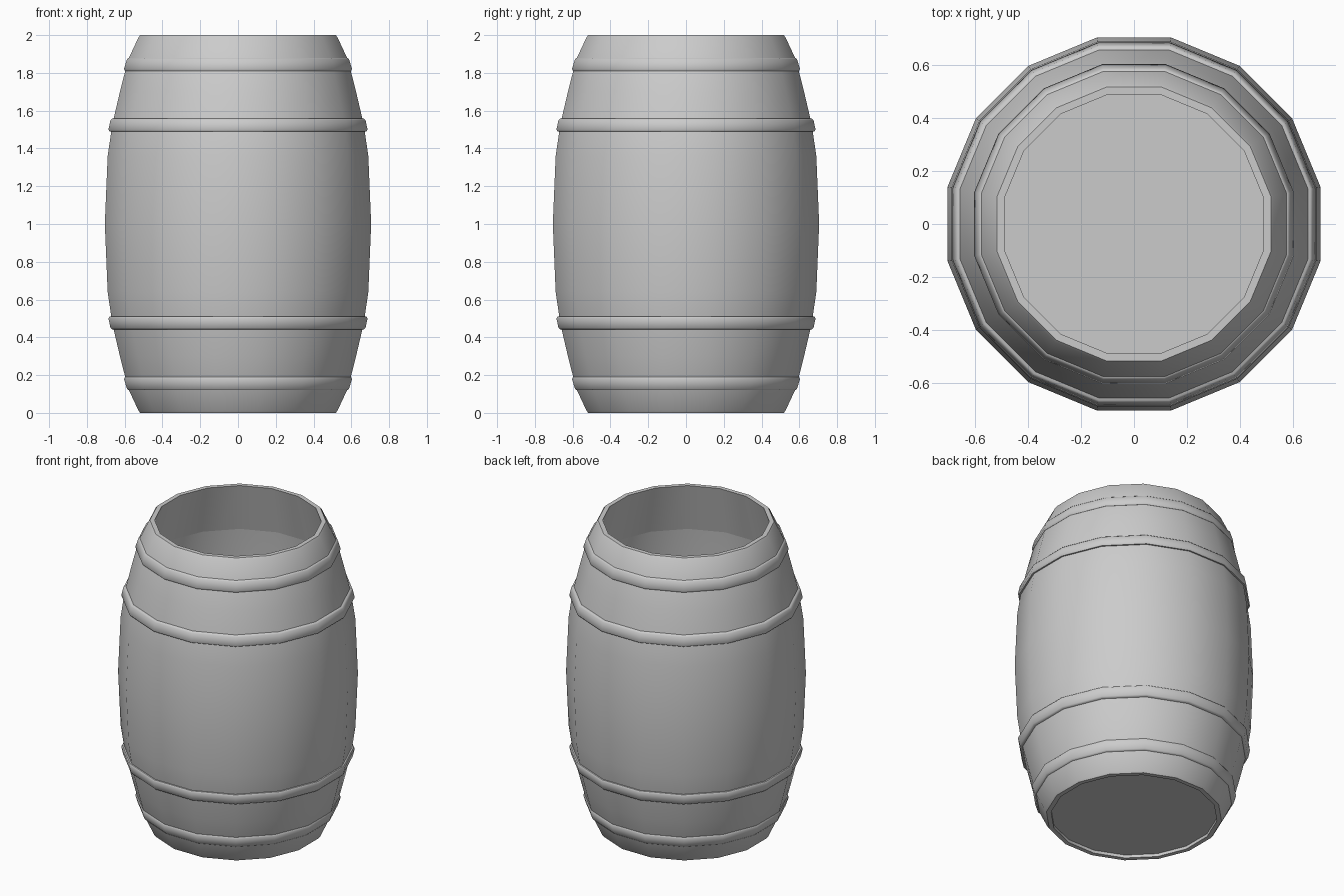
import bpy, bmesh, math

SIDES = 16
FLAT = math.cos(math.pi / SIDES)   # profiles give the distance to a flat side

cube = bpy.data.objects.get("Cube")
if cube:
    bpy.data.objects.remove(cube, do_unlink=True)

grey = bpy.data.materials.new("plain_grey")
grey.use_nodes = True
grey.diffuse_color = (0.6, 0.6, 0.6, 1)
grey.node_tree.nodes["Principled BSDF"].inputs["Base Color"].default_value = grey.diffuse_color


def lathe(name, profile, closed):
    """Turn (radius, height) points around z; open profiles get end caps."""
    bm = bmesh.new()
    rings = []
    for r, z in profile:
        ring = []
        for i in range(SIDES):
            a = (i + 0.5) * math.tau / SIDES
            ring.append(bm.verts.new((r / FLAT * math.cos(a), r / FLAT * math.sin(a), z)))
        rings.append(ring)
    pairs = list(zip(rings, rings[1:]))
    if closed:
        pairs.append((rings[-1], rings[0]))
    else:
        bm.faces.new(rings[0])
        bm.faces.new(rings[-1])
    for low, high in pairs:
        for i in range(SIDES):
            j = (i + 1) % SIDES
            bm.faces.new((low[i], low[j], high[j], high[i]))
    bmesh.ops.recalc_face_normals(bm, faces=bm.faces)
    mesh = bpy.data.meshes.new(name)
    bm.to_mesh(mesh)
    bm.free()
    mesh.materials.append(grey)
    obj = bpy.data.objects.new(name, mesh)
    bpy.context.collection.objects.link(obj)
    bpy.ops.object.select_all(action="DESELECT")
    obj.select_set(True)
    bpy.context.view_layer.objects.active = obj
    bpy.ops.object.shade_smooth_by_angle(angle=math.radians(50))
    return obj


def flip(points):
    return [(r, 2 - z) for r, z in reversed(points)]


# Barrel body: bulging staves, open top, slightly recessed bottom
lower = [(0.518, 0), (0.527, 0.012), (0.582, 0.13), (0.625, 0.3), (0.665, 0.47), (0.69, 0.64)]
outer = lower + [(0.705, 1)] + flip(lower)
inner_lower = [(0.545, 0.13), (0.587, 0.3), (0.627, 0.47), (0.652, 0.64)]
inner = [(0.49, 2)] + flip(inner_lower) + [(0.667, 1)] + inner_lower[::-1]
lathe("barrel_body", [(0.49, 0.02), (0.49, 0)] + outer + inner + [(0.51, 0.04)], False)

# Hoops: bevelled bands, mirrored from the lower half to the upper half
end_hoop = [(0.56, 0.12), (0.58, 0.12), (0.588, 0.128), (0.604, 0.18), (0.598, 0.19), (0.57, 0.19)]
middle_hoop = [(0.64, 0.442), (0.667, 0.442), (0.675, 0.45), (0.686, 0.5), (0.68, 0.51), (0.65, 0.51)]
for name, hoop in (("end_hoop", end_hoop), ("middle_hoop", middle_hoop)):
    lathe("lower_" + name, hoop, True)
    lathe("upper_" + name, flip(hoop), True)
